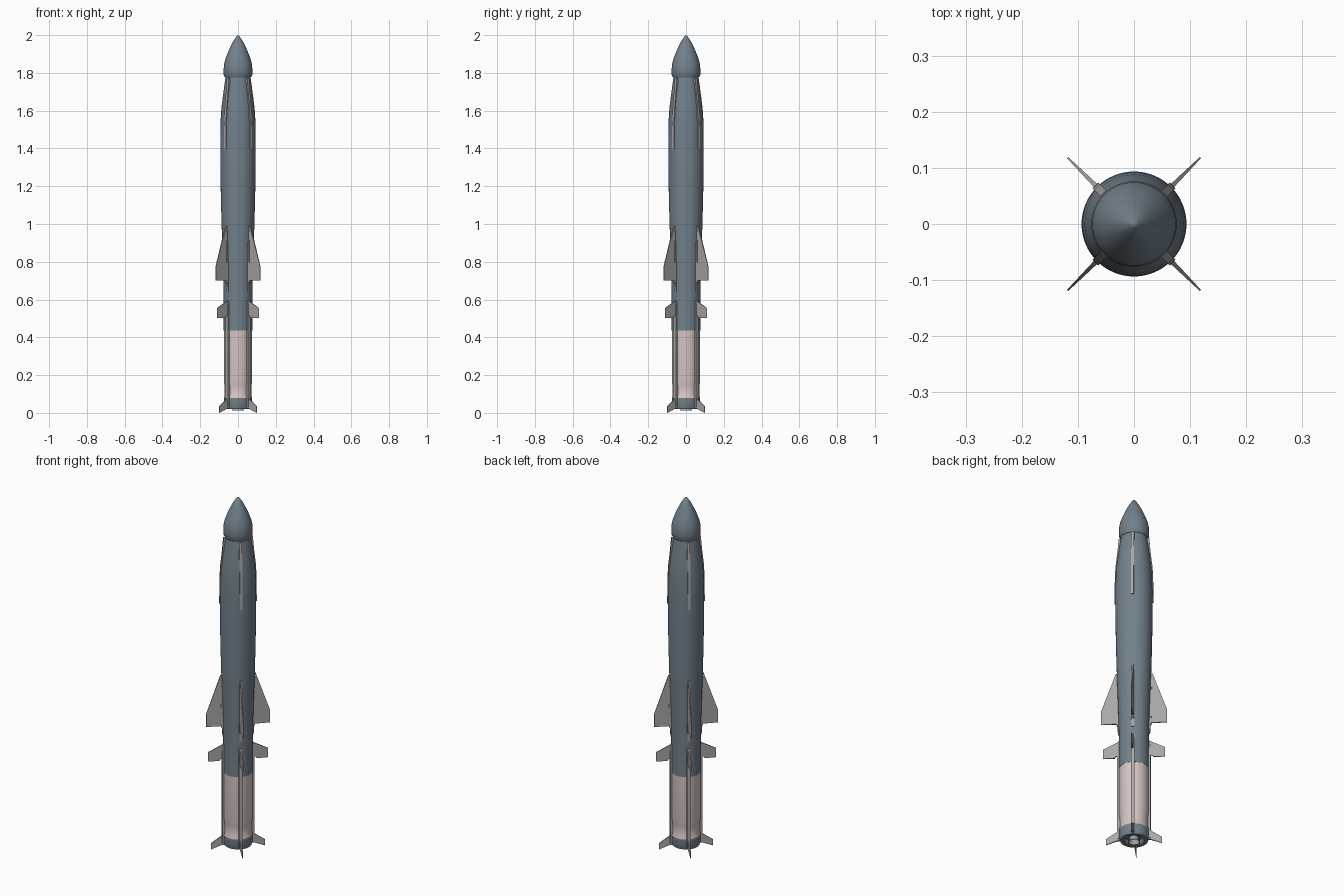
import bpy, bmesh, math
from mathutils import Matrix, Vector


def material(name, rgb):
    m = bpy.data.materials.new(name)
    m.diffuse_color = (*rgb, 1)
    return m


BLUE = material("slate_blue", (0.17, 0.22, 0.26))
PINK = material("pale_pink", (0.66, 0.56, 0.54))
GREY = material("fin_grey", (0.40, 0.39, 0.385))


def finish(name, bm, mat, angle=30):
    bmesh.ops.recalc_face_normals(bm, faces=bm.faces)
    me = bpy.data.meshes.new(name)
    bm.to_mesh(me)
    bm.free()
    ob = bpy.data.objects.new(name, me)
    bpy.context.collection.objects.link(ob)
    me.materials.append(mat)
    bpy.ops.object.select_all(action='DESELECT')
    ob.select_set(True)
    bpy.context.view_layer.objects.active = ob
    bpy.ops.object.shade_smooth_by_angle(angle=math.radians(angle))
    return ob


def lathe(name, profile, mat, segs=64):
    # revolve (radius, z) points around the z axis
    bm = bmesh.new()
    vs = [bm.verts.new((r, 0, z)) for r, z in profile]
    es = [bm.edges.new(p) for p in zip(vs, vs[1:])]
    bmesh.ops.spin(bm, geom=vs + es, cent=(0, 0, 0), axis=(0, 0, 1),
                   angle=math.tau, steps=segs, use_duplicate=False)
    bmesh.ops.remove_doubles(bm, verts=bm.verts, dist=1e-5)
    return finish(name, bm, mat)


def four_plates(name, outline, root_t, tip_t, mat):
    # (radius, z) outline extruded into a plate on each diagonal, thinner at the tip
    lo, hi = min(p[0] for p in outline), max(p[0] for p in outline)
    for k in range(4):
        bm = bmesh.new()
        sides = []
        for s in (-1, 1):
            sides.append([bm.verts.new((r, s * 0.5 * (root_t + (tip_t - root_t) * (r - lo) / (hi - lo)), z))
                          for r, z in outline])
            bm.faces.new(sides[-1])
        n = len(outline)
        for i in range(n):
            j = (i + 1) % n
            bm.faces.new((sides[0][i], sides[0][j], sides[1][j], sides[1][i]))
        bm.transform(Matrix.Rotation(math.radians(45 + 90 * k), 4, 'Z'))
        finish(f"{name}_{k + 1}", bm, mat)


# Nose cone with a short skirt
lathe("nose_cone", [(0, 2.0), (0.008, 1.994), (0.024, 1.97), (0.042, 1.935), (0.057, 1.90),
                    (0.068, 1.87), (0.074, 1.845), (0.076, 1.82), (0.076, 1.79), (0.068, 1.775), (0, 1.775)], BLUE)

# Main body: shoulder, full barrel, gentle taper to the booster
lathe("main_body", [(0, 1.778), (0.066, 1.778), (0.070, 1.75), (0.081, 1.67), (0.088, 1.61), (0.092, 1.55),
                    (0.0935, 1.45), (0.0935, 1.33), (0.091, 1.15), (0.086, 0.97), (0.081, 0.82), (0.077, 0.68),
                    (0.076, 0.55), (0.076, 0.435), (0, 0.435)], BLUE)

# Booster casing with its shallow band near the tail
lathe("booster_casing", [(0, 0.436), (0.075, 0.436), (0.075, 0.17), (0.073, 0.155), (0.0715, 0.135),
                         (0.0715, 0.09), (0.075, 0.083), (0.075, 0.078), (0, 0.078)], PINK)

# Tail ring and recessed exhaust
lathe("tail_ring", [(0, 0.078), (0.075, 0.078), (0.075, 0.035), (0.070, 0.02), (0.050, 0.02),
                    (0.045, 0.045), (0, 0.045)], BLUE)
lathe("exhaust_nozzle", [(0.018, 0.046), (0.032, 0.012), (0.028, 0.012), (0.014, 0.046)], GREY)

# Fins, front to back
four_plates("main_wing", [(0.07, 0.99), (0.092, 0.99), (0.167, 0.775), (0.167, 0.70), (0.07, 0.70)], 0.010, 0.003, GREY)
four_plates("wing_root_fairing", [(0.07, 0.99), (0.091, 0.96), (0.087, 0.69), (0.07, 0.68)], 0.016, 0.012, GREY)
four_plates("middle_fin", [(0.07, 0.60), (0.086, 0.59), (0.157, 0.555), (0.157, 0.502), (0.098, 0.502), (0.092, 0.512), (0.07, 0.512)],
            0.010, 0.003, GREY)
four_plates("tail_fin", [(0.065, 0.075), (0.086, 0.072), (0.141, 0.035), (0.141, 0.0), (0.085, 0.022), (0.065, 0.022)],
            0.010, 0.003, GREY)

# Raised strakes along the shoulder and the booster
four_plates("shoulder_strake", [(0.060, 1.772), (0.077, 1.772), (0.083, 1.70), (0.093, 1.61), (0.0965, 1.54), (0.0975, 1.40),
                                (0.085, 1.40), (0.08, 1.58)], 0.016, 0.014, GREY)
four_plates("booster_strake", [(0.065, 0.60), (0.079, 0.595), (0.084, 0.56), (0.084, 0.03), (0.065, 0.03)], 0.020, 0.018, GREY)
four_plates("lower_body_strake", [(0.07, 0.70), (0.084, 0.69), (0.081, 0.64), (0.07, 0.64)], 0.014, 0.012, GREY)
